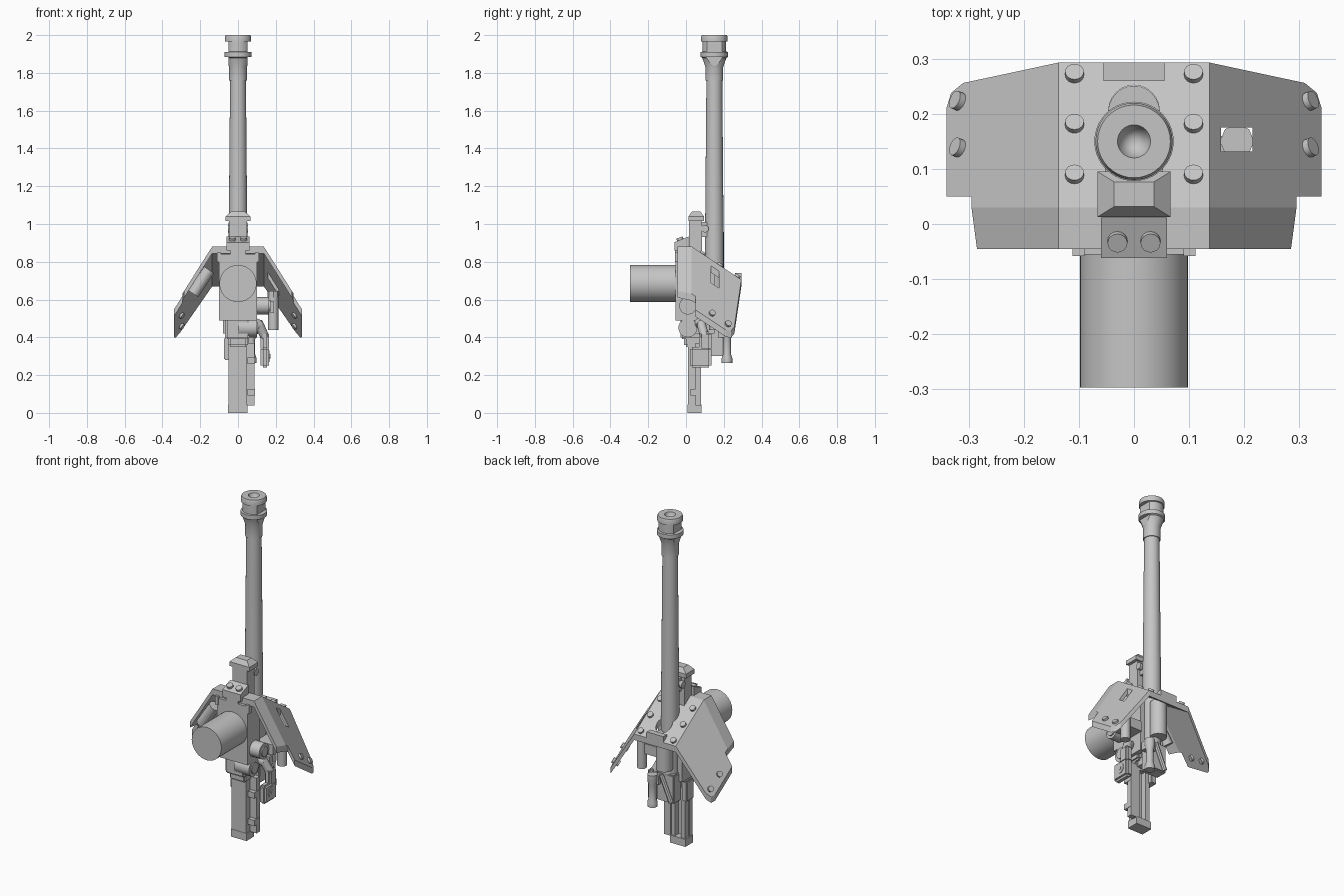
import bpy, bmesh, math
from mathutils import Vector

if "Cube" in bpy.data.objects:
    bpy.data.objects.remove(bpy.data.objects["Cube"])

GREY = bpy.data.materials.new("steel_grey")
GREY.use_nodes = True
GREY.diffuse_color = (0.56, 0.56, 0.56, 1)
GREY.node_tree.nodes["Principled BSDF"].inputs["Base Color"].default_value = GREY.diffuse_color


def make(name, bm):
    bmesh.ops.recalc_face_normals(bm, faces=bm.faces)
    me = bpy.data.meshes.new(name)
    bm.to_mesh(me)
    bm.free()
    me.materials.append(GREY)
    ob = bpy.data.objects.new(name, me)
    bpy.context.collection.objects.link(ob)
    return ob


def box(name, xs, ys, zs, bevel=0.0, top=1.0):
    """Box from ranges; top scales the upper face."""
    bm = bmesh.new()
    bmesh.ops.create_cube(bm, size=1)
    for v in bm.verts:
        k = top if v.co.z > 0 else 1
        v.co = [(r[0] + r[1]) / 2 + c * s * (r[1] - r[0])
                for r, c, s in zip((xs, ys, zs), v.co, (k, k, 1))]
    if bevel:
        bmesh.ops.bevel(bm, geom=bm.edges[:], offset=bevel, segments=2, affect='EDGES')
    return make(name, bm)


def rod(name, a, b, r, sides=24):
    """Cylinder between two points."""
    a, b = Vector(a), Vector(b)
    bm = bmesh.new()
    bmesh.ops.create_cone(bm, cap_ends=True, segments=sides, radius1=r, radius2=r,
                          depth=(b - a).length)
    q = (b - a).to_track_quat('Z', 'Y')
    for v in bm.verts:
        v.co = q @ v.co + (a + b) / 2
    return make(name, bm)


def lathe(name, profile, x, y, sides=40):
    """Turned part on a vertical axis."""
    bm = bmesh.new()
    vs = [bm.verts.new((x + r, y, z)) for r, z in profile]
    es = [bm.edges.new(p) for p in zip(vs, vs[1:])]
    bmesh.ops.spin(bm, geom=vs + es, cent=(x, y, 0), axis=(0, 0, 1),
                   angle=math.tau, steps=sides, use_duplicate=False)
    bmesh.ops.remove_doubles(bm, verts=bm.verts, dist=1e-4)
    return make(name, bm)


def cut(ob, cutter):
    m = ob.modifiers.new("cut", 'BOOLEAN')
    m.operation, m.object, m.solver = 'DIFFERENCE', cutter, 'EXACT'
    cutter.hide_render = True
    cutter.hide_set(True)
    cutter.display_type = 'WIRE'


# Barrel with flared muzzle brake and tapered bore
Y = 0.15
barrel = lathe("barrel", [(0, .45), (.05, .45), (.05, .95), (.048, 1.06), (.042, 1.76), (.047, 1.76),
                          (.047, 1.83), (.064, 1.88), (.072, 1.885), (.072, 1.91), (.063, 1.913),
                          (.063, 1.965), (.07, 1.967), (.07, 1.99), (.066, 2), (.03, 2), (0, 1.9)], 0, Y)
for s in (-1, 1):
    # Side ports of the brake and flats under the flare
    cut(barrel, box("brake_port_cutter", sorted((s * .049, s * .1)), (Y - .1, Y + .1), (1.911, 1.966)))
    cut(barrel, box("brake_flat_cutter", sorted((s * .049, s * .1)), (Y - .1, Y + .1), (1.8, 1.884)))

# Folded gun shield
EDGE, FOLD, BACK, FRONT = .137, .03, .293, -.045


def height(x, y):
    return .88 - 1.58 * max(0, abs(x) - EDGE) - .665 * max(0, y - FOLD)


bm = bmesh.new()
outlines = [[(-EDGE, FRONT), (EDGE, FRONT), (EDGE, FOLD), (-EDGE, FOLD)],
            [(-EDGE, FOLD), (EDGE, FOLD), (EDGE, BACK), (-EDGE, BACK)]]
for s in (1, -1):
    outlines += [[(s * x, y) for x, y in o][::s] for o in (
        [(EDGE, FRONT), (.285, FRONT), (.295, FOLD), (EDGE, FOLD)],
        [(EDGE, FOLD), (.295, FOLD), (.295, .05), (.34, .05), (.34, .212), (.332, .238),
         (.31, .256), (EDGE, BACK)])]
for o in outlines:
    bm.faces.new([bm.verts.new((x, y, height(x, y))) for x, y in o])
bmesh.ops.remove_doubles(bm, verts=bm.verts, dist=1e-4)
lower = bmesh.ops.extrude_face_region(bm, geom=bm.faces[:], use_keep_orig=True)["geom"]
for v in lower:
    if isinstance(v, bmesh.types.BMVert):
        v.co.z -= .036
shield = make("shield", bm)
cut(shield, box("sight_window_cutter", (.158, .215), (.132, .175), (.5, 1)))
cut(shield, rod("barrel_slot_cutter", (0, .206, .5), (0, .206, 1), .046))
rod("recoil_tube", (0, .205, .5), (0, .205, .715), .046)

# Bolts standing along the shield normals and on the tilted bracket
for s in (-1, 1):
    for x, y in ((.108, .27), (.108, .179), (.108, .087), (.316, .222), (.316, .137)):
        p = Vector((s * x, y, height(x, y)))
        n = Vector((s * 1.58 if x > EDGE else 0, .665, 1)).normalized()
        rod("shield_bolt", p - n * .03, p + n * .012, .017, sides=16)
    rod("bracket_bolt", (s * .03, -.02, .89), (s * .03, -.035, .928), .018, sides=16)
    box("body_tab", sorted((s * .09, s * .112)), (-.058, -.03), (.8, .85))
box("shield_rear_block", (-.055, .055), (.26, BACK), (.69, .74))
bracket = box("bolt_bracket", (-.06, .06), (-.062, .012), (.86, .918))
for v in bracket.data.vertices:
    if v.co.z > .9:
        v.co.z += .4 * (v.co.y + .025)

# Body, front drum and top tower
box("body", (-.1, .1), (-.055, .06), (.49, .84))
box("body_crown", (-.04, .04), (-.058, .06), (.8, .88))
rod("front_drum", (0, -.297, .685), (0, .02, .685), .098, sides=48)
box("tower", (-.048, .048), (.015, .085), (.84, 1.02))
box("tower_rim", (-.066, .066), (.013, .095), (1.015, 1.04))
box("tower_cap", (-.066, .066), (.013, .095), (1.04, 1.066), top=.55)
box("barrel_clamp", (-.03, .03), (.07, .12), (.93, 1.01))
for s in (-1, 1):
    rod("clamp_pin", (s * .025, .1, .975), (s * .053, .1, .975), .02, sides=12)
    box("cradle_rail", sorted((s * .05, s * .08)), (.05, .15), (.42, .8))

# Breech and its lever
box("breech", (-.06, .055), (.125, .2), (.3, .47), .006)
box("breech_link", (-.04, .04), (.06, .14), (.36, .56))
lathe("breech_lever", [(0, .265), (.028, .265), (.028, .29), (.021, .31), (.021, .39),
                       (.028, .42), (.028, .455), (0, .455)], .07, .217, 24)
rod("breech_bar", (-.045, .205, .31), (.02, .205, .46), .014, sides=8)
box("lever_mount", (.03, .09), (.17, .215), (.4, .45))

# Channel-shaped trail leg, foot and side rail
box("trail_leg", (-.05, .045), (.01, .04), (.02, .56))
for s in (-1, 1):
    box("trail_wall", sorted((s * .02, s * .045)), (.03, .075), (.03, .5))
box("trail_foot", (-.053, .05), (.008, .082), (0, .045))
box("trail_collar", (-.052, .052), (-.01, .08), (.35, .42), .01)
box("hinge_block", (-.068, .062), (-.03, .11), (.39, .5), .01)
box("hinge_ear", (-.075, -.04), (.03, .1), (.28, .4), .005)
box("side_rail", (.045, .088), (.05, .08), (.04, .37))
for z in (.11, .275):
    box("rail_lug", (.05, .09), (.025, .08), (z - .017, z + .017))

# Traverse hub and elevation crank
rod("traverse_hub", (.08, .01, .567), (.165, .01, .567), .046)
rod("traverse_hub_cap", (.16, .01, .567), (.172, .01, .567), .03)
rod("crank_shaft", (0, .01, .45), (.1, .01, .45), .05)
rod("crank_shaft_cap", (.1, .01, .45), (.106, .01, .45), .032)
rod("crank_arm_upper", (.06, .06, .49), (.115, .08, .465), .026)
rod("crank_arm_lower", (.107, .078, .48), (.143, .1, .4), .024)
box("crank_plate", (.12, .165), (.02, .135), (.24, .35), .012)
box("crank_neck", (.12, .165), (.07, .135), (.33, .43), .012)
rod("crank_wheel", (.15, .08, .3), (.168, .08, .3), .03)
rod("crank_boss", (.15, .08, .3), (.171, .08, .3), .011)

# Sight beneath the window
rod("sight_tube", (.187, .15, .44), (.187, .15, .64), .027)
rod("sight_rim", (.187, .15, .61), (.187, .15, .645), .031, sides=8)
box("sight_arm", (.08, .19), (.06, .16), (.53, .59))

# Roll stowed under the far wing
rod("stowed_roll", (-.237, 0, .63), (-.153, 0, .757), .032)

# Smooth round sides with sharp creases; the shield stays flat
bpy.ops.object.select_all(action='DESELECT')
for ob in bpy.context.collection.objects:
    if ob.type == 'MESH' and not ob.hide_render and ob != shield:
        ob.select_set(True)
        bpy.context.view_layer.objects.active = ob
bpy.ops.object.shade_smooth_by_angle(angle=math.radians(30))
